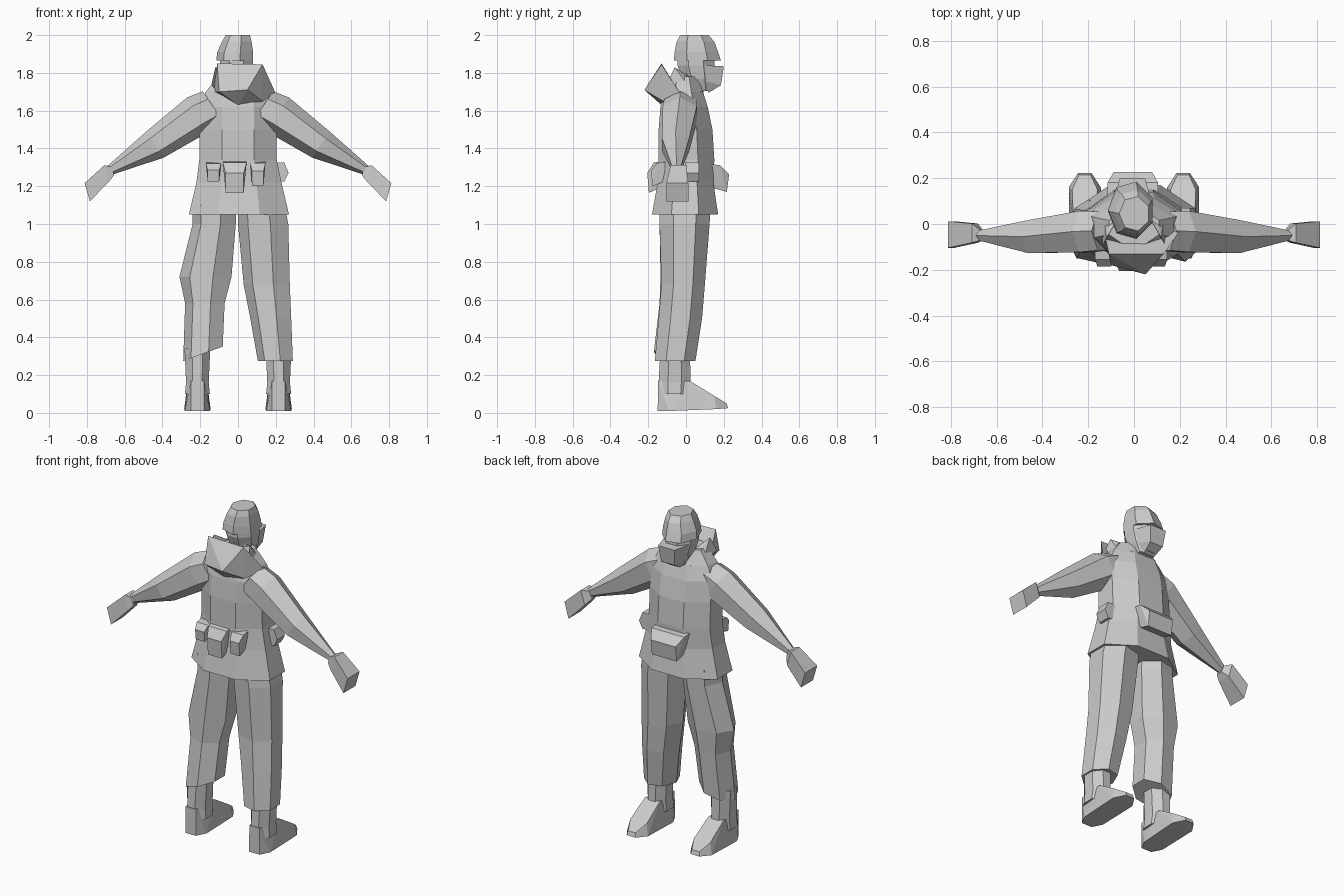
import bpy, bmesh, math
from mathutils import Vector

if "Cube" in bpy.data.objects:
    bpy.data.objects.remove(bpy.data.objects["Cube"])

grey = bpy.data.materials.new("plain grey")
grey.diffuse_color = (0.6, 0.6, 0.6, 1)
grey.use_nodes = True
grey.node_tree.nodes["Principled BSDF"].inputs["Base Color"].default_value = grey.diffuse_color


def finish(name, bm):
    bmesh.ops.recalc_face_normals(bm, faces=bm.faces)
    mesh = bpy.data.meshes.new(name)
    bm.to_mesh(mesh)
    bm.free()
    mesh.materials.append(grey)
    obj = bpy.data.objects.new(name, mesh)
    bpy.context.collection.objects.link(obj)
    return obj


def tube(name, rings, u, v, n=8):
    """Loft n-sided rings given as (centre, half size on u, half size on v, slope)."""
    bm = bmesh.new()
    u, v = Vector(u).normalized(), Vector(v).normalized()
    ang = [2 * math.pi * (i + 0.5) / n for i in range(n)]
    mu = max(abs(math.cos(a)) for a in ang)
    mv = max(abs(math.sin(a)) for a in ang)
    loops = []
    for c, a, b, slope in rings:
        loop = []
        for t in ang:
            du = a * math.cos(t) / mu
            p = Vector(c) + u * du + v * (b * math.sin(t) / mv)
            p.z += slope * du
            loop.append(bm.verts.new(p))
        loops.append(loop)
    for lo, hi in zip(loops, loops[1:]):
        for i in range(n):
            j = (i + 1) % n
            bm.faces.new((lo[i], lo[j], hi[j], hi[i]))
    bm.faces.new(loops[0])
    bm.faces.new(loops[-1])
    return finish(name, bm)


def stack(name, levels, n=8):
    """Upright loft from (x0, x1, y0, y1, z, optional slope)."""
    rings = [(((l[0] + l[1]) / 2, (l[2] + l[3]) / 2, l[4]), (l[1] - l[0]) / 2,
              (l[3] - l[2]) / 2, l[5] if len(l) > 5 else 0) for l in levels]
    return tube(name, rings, (1, 0, 0), (0, 1, 0), n)


def hull(name, pts, at=(0, 0, 0)):
    bm = bmesh.new()
    for p in pts:
        bm.verts.new(Vector(p) + Vector(at))
    res = bmesh.ops.convex_hull(bm, input=bm.verts)
    junk = [g for g in res["geom_interior"] + res["geom_unused"]
            if isinstance(g, bmesh.types.BMVert)]
    bmesh.ops.delete(bm, geom=list(set(junk)), context='VERTS')
    return finish(name, bm)


def both(pts):
    return pts + [(-x, y, z) for x, y, z in pts if x]


# Jacket with flared hem and sloping shoulders
stack("jacket", [(-.26, .27, -.18, .17, 1.05), (-.22, .23, -.15, .145, 1.22),
                 (-.205, .205, -.145, .15, 1.34), (-.205, .205, -.145, .14, 1.5),
                 (-.205, .205, -.135, .115, 1.62), (-.17, .17, -.12, .09, 1.7),
                 (-.11, .11, -.09, .06, 1.78)])

# Baggy trouser legs, one knee pushed outward
stack("trouser_leg_right", [(.105, .3, -.165, .05, .275), (.065, .293, -.145, .085, .5),
                            (.03, .287, -.13, .1, .68), (0, .28, -.14, .125, 1.0),
                            (0, .26, -.14, .13, 1.1)], 7)
stack("trouser_leg_left", [(-.29, -.07, -.17, .05, .315, .36), (-.28, -.06, -.14, .08, .58),
                           (-.31, -.02, -.135, .095, .72), (-.24, .0, -.14, .125, 1.0),
                           (-.24, .0, -.14, .13, 1.1)], 7)

for s, side in ((1, "right"), (-1, "left")):
    # Boot shaft and pointed foot
    cx = .215 * s
    stack("boot_shaft_" + side, [(cx - .066, cx + .066, -.145, .02, .1),
                                 (cx - .06, cx + .06, -.145, .025, .16),
                                 (cx - .068, cx + .068, -.135, .02, .34)])
    hull("boot_foot_" + side, both([
        (.066, -.09, .01), (.035, -.15, .01), (.07, .16, .02), (.03, .222, .025),
        (.05, .02, .17), (.035, -.148, .17), (.055, .15, .09), (.025, .215, .05)]),
        (cx, 0, 0))
    # Tapering sleeve
    tube("sleeve_" + side, [((.13 * s, -.03, 1.62), .085, .1, 0),
                            ((.21 * s, -.033, 1.58), .09, .108, 0),
                            ((.44 * s, -.055, 1.42), .072, .083, 0),
                            ((.68 * s, -.05, 1.283), .02, .026, 0)],
         (0, 1, 0), (.56 * s, 0, .83), 6)
    # Block hand widening towards the fingers
    tube("hand_" + side, [((.662 * s, -.05, 1.28), .02, .022, 0),
                          ((.695 * s, -.04, 1.268), .042, .045, 0),
                          ((.798 * s, -.046, 1.168), .058, .05, 0)],
         (0, 1, 0), (.28 * s, 0, .96), 4)

# Neck, face, mask and cap
stack("neck", [(-.065, .06, -.04, .09, 1.64), (-.06, .055, -.03, .1, 1.84)], 6)
stack("face", [(-.055, .045, .02, .14, 1.705), (-.08, .07, -.02, .15, 1.77),
               (-.095, .08, -.045, .15, 1.84), (-.095, .08, -.045, .15, 1.9)])
hull("face_mask", both([(.085, .09, 1.84), (.055, .2, 1.835), (.045, .185, 1.735),
                        (.035, .12, 1.695), (.075, .08, 1.76)]), (-.007, 0, 0))
stack("cap", [(-.115, .09, -.065, .185, 1.865), (-.11, .09, -.06, .17, 1.91),
              (-.085, .08, -.05, .15, 1.965), (-.065, .07, -.03, .12, 2.0)], 7)

# Hood lying on the back, with collar flaps around the neck
hull("hood", [(-.11, -.13, 1.85), (.13, -.13, 1.845), (.05, -.22, 1.71), (-.1, -.18, 1.7),
              (0, -.13, 1.63), (.16, -.08, 1.76), (.2, -.03, 1.69), (.13, -.12, 1.65),
              (-.13, -.05, 1.7), (-.12, -.08, 1.77), (0, -.05, 1.71)])
for s, side in ((1, "right"), (-1, "left")):
    hull("collar_" + side, [(.12 * s, -.06, 1.83), (.14 * s, -.1, 1.74), (.13 * s, .02, 1.72),
                            (.08 * s, .09, 1.7), (.06 * s, .04, 1.765), (.1 * s, -.03, 1.68)])


def pouch(name, x0, x1, y_in, y_out, z0, z1):
    """Pouch on the y face: sloped lid and slightly pinched front."""
    d, h, w = y_out - y_in, z1 - z0, (x1 - x0) * .12
    hull(name, [p for x, k in ((x0, 1), (x1, -1)) for p in (
        (x + w * k, y_in, z0 + .2 * h), (x, y_in, z1), (x, y_in + .6 * d, z1 - .06 * h),
        (x + w * k, y_out, z0 + .62 * h), (x + w * k, y_out - .1 * d, z0))])


# Belt pouches: belly, three behind, one at the side
pouch("belly_pouch", -.115, .105, .11, .228, 1.17, 1.32)
pouch("back_pouch_middle", -.08, .045, -.12, -.205, 1.165, 1.335)
pouch("back_pouch_left", -.17, -.09, -.11, -.185, 1.225, 1.325)
pouch("back_pouch_right", .065, .145, -.11, -.185, 1.2, 1.33)
hull("side_pouch", [(x, y, z) for y in (-.005, .07) for x, z in
                    ((.18, 1.23), (.18, 1.325), (.245, 1.325), (.268, 1.27), (.245, 1.225))])
